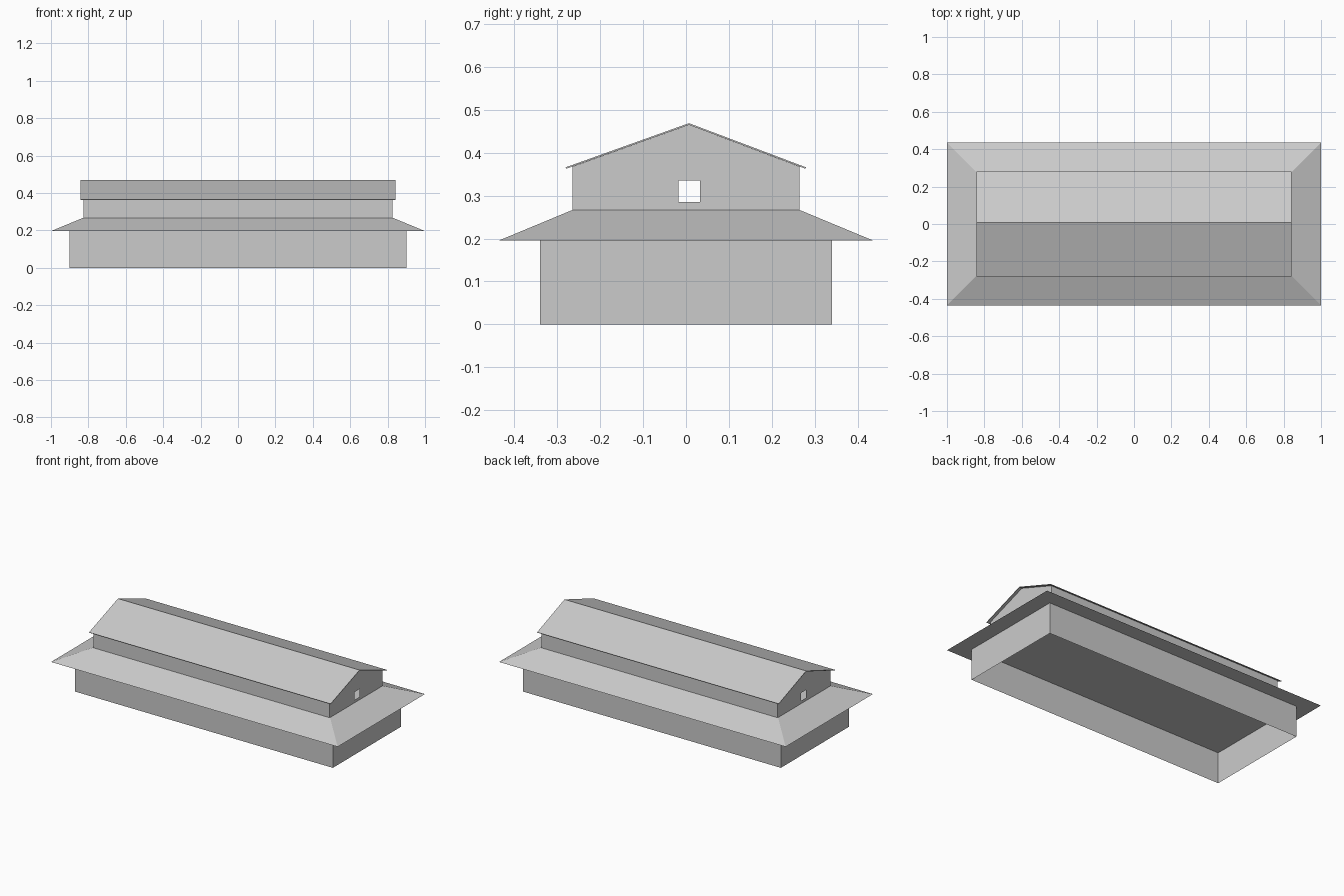
import bpy

if "Cube" in bpy.data.objects:
    bpy.data.objects.remove(bpy.data.objects["Cube"])


def make(name, verts, faces):
    mesh = bpy.data.meshes.new(name)
    mesh.from_pydata(verts, [], faces)
    mesh.update()
    obj = bpy.data.objects.new(name, mesh)
    bpy.context.collection.objects.link(obj)
    return obj


def rect(x, y, z):
    return [(-x, -y, z), (x, -y, z), (x, y, z), (-x, y, z)]


SIDES = [(i, (i + 1) % 4, (i + 1) % 4 + 4, i + 4) for i in range(4)]
BOTTOM, TOP = (3, 2, 1, 0), (4, 5, 6, 7)

# Lower walls, open underneath
make("lower_walls", rect(0.90, 0.34, 0) + rect(0.90, 0.34, 0.196), SIDES)

# Hipped skirt roof with a flat soffit
make("skirt_roof", rect(1.0, 0.435, 0.196) + rect(0.828, 0.264, 0.267),
     SIDES + [BOTTOM, TOP])

# Upper long walls
X, Y, Z0, Z1 = 0.825, 0.264, 0.267, 0.368
for name, y in (("upper_front_wall", -Y), ("upper_back_wall", Y)):
    quad = [(-X, y, Z0), (X, y, Z0), (X, y, Z1), (-X, y, Z1)]
    make(name, quad, [(0, 1, 2, 3) if y < 0 else (3, 2, 1, 0)])

# Gable end walls, each with a square window opening
RIDGE = 0.007
outline = [(-Y, Z0), (Y, Z0), (Y, Z1), (RIDGE, 0.465), (-Y, Z1)]
window = [(-0.018, 0.285), (0.033, 0.285), (0.033, 0.335), (-0.018, 0.335)]
gable_faces = [(0, 1, 6, 5), (1, 2, 3, 7, 6), (3, 8, 7), (3, 4, 0, 5, 8)]
for name, x in (("left_gable", -X), ("right_gable", X)):
    faces = gable_faces if x > 0 else [f[::-1] for f in gable_faces]
    make(name, [(x, y, z) for y, z in outline + window], faces)

# Thin pitched roof extruded along x
profile = [(-0.279, 0.363), (RIDGE, 0.465), (0.278, 0.363),
           (0.280, 0.366), (RIDGE, 0.469), (-0.281, 0.366)]
n = len(profile)
verts = [(x, y, z) for x in (-0.843, 0.843) for y, z in profile]
faces = [(i, i + n, (i + 1) % n + n, (i + 1) % n) for i in range(n)]
for a, b, c, d in ((0, 1, 4, 5), (1, 2, 3, 4)):
    faces += [(d, c, b, a), (a + n, b + n, c + n, d + n)]
roof = make("gable_roof", verts, faces)

# Consistent outward normals on the roof
import bmesh
bm = bmesh.new()
bm.from_mesh(roof.data)
bmesh.ops.recalc_face_normals(bm, faces=bm.faces)
bm.to_mesh(roof.data)
bm.free()
